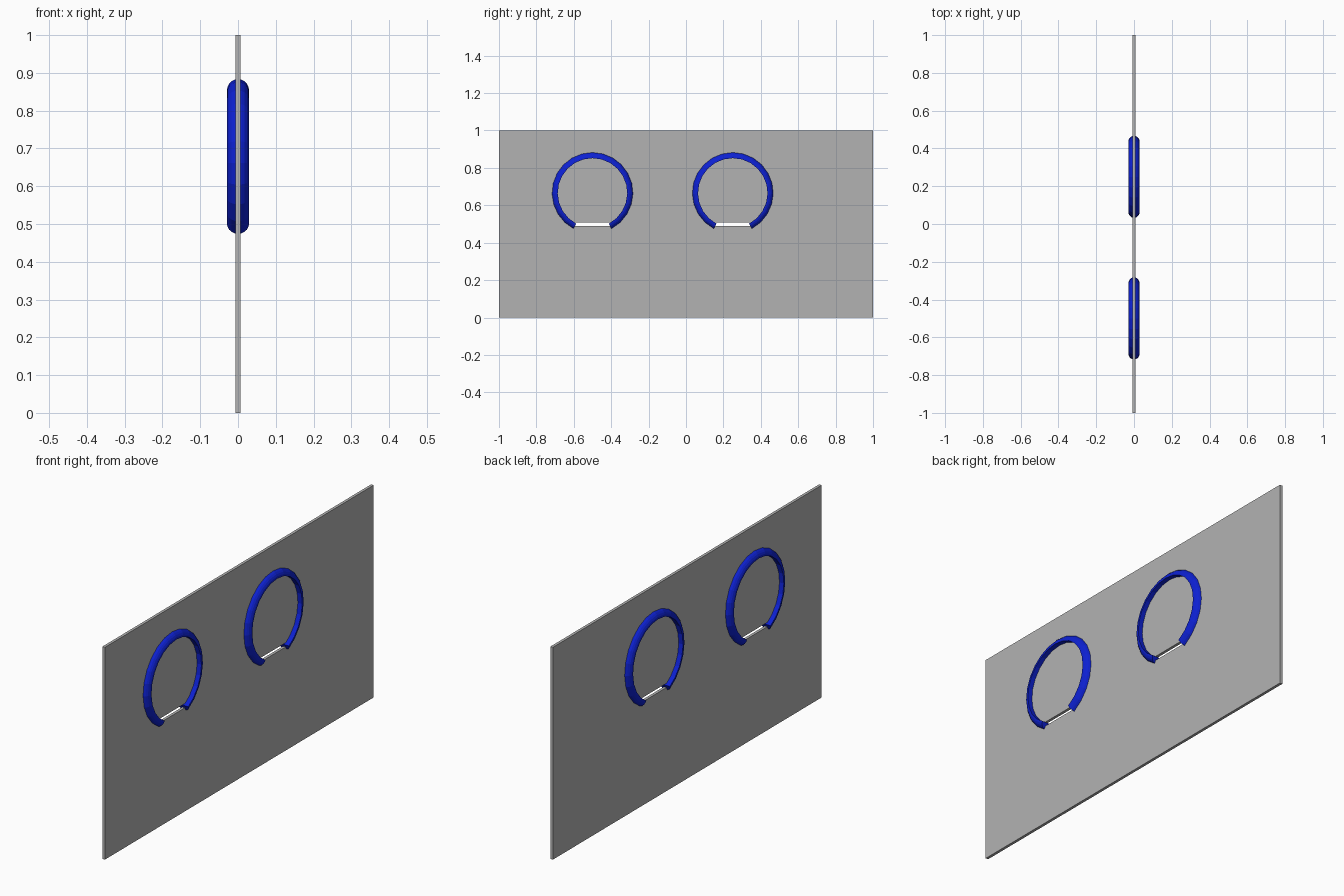
import bpy, bmesh, math

if "Cube" in bpy.data.objects:
    bpy.data.objects.remove(bpy.data.objects["Cube"])

def material(name, rgb):
    m = bpy.data.materials.new(name)
    m.diffuse_color = (*rgb, 1)
    m.use_nodes = True
    m.node_tree.nodes["Principled BSDF"].inputs["Base Color"].default_value = m.diffuse_color
    return m

grey = material("panel grey", (0.45, 0.45, 0.45))
blue = material("ring blue", (0.004, 0.015, 0.65))

CENTRES = (-0.5, 0.25)   # y of each ring
RING_Z = 0.666
INNER_R = 0.186
HALF_GAP = math.radians(28)

def box(name, size, loc):
    bpy.ops.mesh.primitive_cube_add(size=1, location=loc)
    ob = bpy.context.object
    ob.name = name
    ob.scale = size
    bpy.ops.object.transform_apply(location=False, rotation=False, scale=True)
    return ob

# Thin upright panel
panel = box("panel", (0.0134, 2, 1), (0, 0, 0.5))
panel.data.materials.append(grey)

# Narrow slot through the panel below each ring
for i, y in enumerate(CENTRES):
    cutter = box(f"slot_cutter_{i + 1}", (0.1, 0.2, 0.02), (0, y, 0.498))
    cutter.hide_render = True
    cutter.hide_set(True)
    mod = panel.modifiers.new(f"slot_{i + 1}", 'BOOLEAN')
    mod.operation = 'DIFFERENCE'
    mod.solver = 'EXACT'
    mod.object = cutter

# Open ring: half-round section, flat inside, swept around the x axis
def open_ring(name, y, steps=20, sides=10):
    bm = bmesh.new()
    loops = []
    for s in range(steps + 1):
        a = HALF_GAP + (2 * math.pi - 2 * HALF_GAP) * s / steps
        loop = []
        for k in range(sides + 1):
            t = math.pi * k / sides
            r = INNER_R + 0.0315 * math.sin(t)
            loop.append(bm.verts.new((0.0295 * math.cos(t),
                                      r * math.sin(a), -r * math.cos(a))))
        loops.append(loop)
    n = sides + 1
    for p, q in zip(loops, loops[1:]):
        for k in range(n):
            j = (k + 1) % n
            bm.faces.new((p[k], p[j], q[j], q[k]))
    bm.faces.new(loops[0])
    bm.faces.new(loops[-1])
    bmesh.ops.recalc_face_normals(bm, faces=bm.faces)
    me = bpy.data.meshes.new(name)
    bm.to_mesh(me)
    bm.free()
    me.materials.append(blue)
    ob = bpy.data.objects.new(name, me)
    ob.location = (0, y, RING_Z)
    bpy.context.collection.objects.link(ob)

for i, y in enumerate(CENTRES):
    open_ring(f"open_ring_{i + 1}", y)
